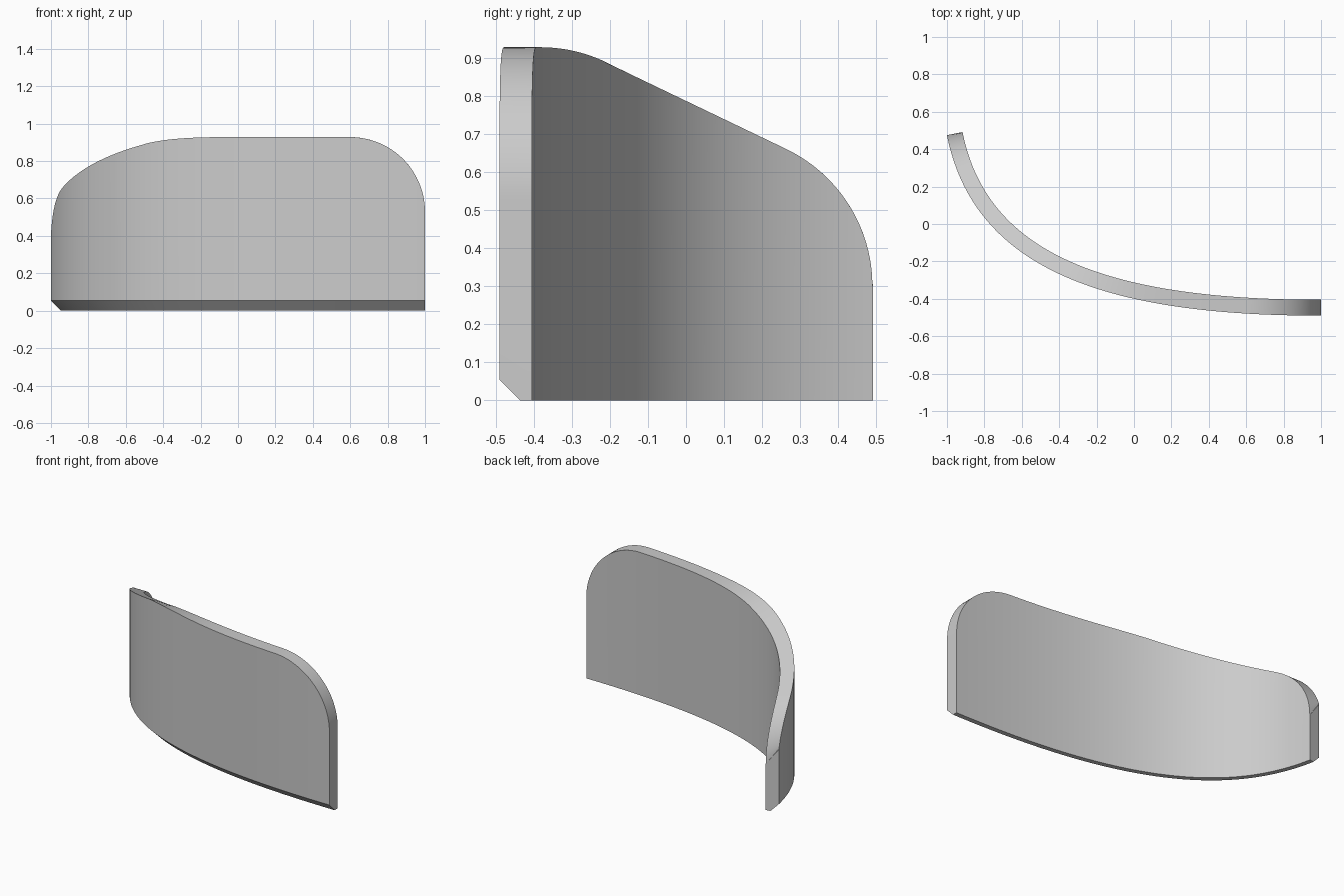
import bpy, bmesh, math
from mathutils import Vector

if "Cube" in bpy.data.objects:
    bpy.data.objects.remove(bpy.data.objects["Cube"])

THICK, CHAMFER, R, N = 0.085, 0.054, 0.4, 120


def arc(d):
    return math.sqrt(max(R * R - d * d, 0.0))


def top_height(p):
    # side profile: flat, rounded, straight slope, rounded tail
    y, x = p.y, p.x
    if y < -0.383:
        side = 0.928
    elif y < -0.21:
        side = 0.528 + arc(y + 0.383)
    elif y < 0.264:
        side = 0.787 - 0.48 * y
    else:
        side = 0.3 + arc(y - 0.09)
    # rounded corner of the tall end
    front = 0.928 if x < 0.6 else 0.528 + arc(x - 0.6)
    return min(side, front)


# plan curve of the outer face
A, B, C, D = (Vector(p) for p in ((-1, 0.475), (-0.852, -0.265), (-0.11, -0.49), (1, -0.49)))


def station(t):
    s = 1 - t
    p = A * s**3 + B * 3 * s * s * t + C * 3 * s * t * t + D * t**3
    d = ((B - A) * s * s + (C - B) * 2 * s * t + (D - C) * t * t).normalized()
    return p, Vector((-d.y, d.x))


# curved panel: five-sided section swept along the plan curve
bm = bmesh.new()
rings = []
for i in range(N + 1):
    p, n = station((1 - math.cos(math.pi * i / N)) / 2)
    q, c = p + n * THICK, p + n * CHAMFER
    rings.append([bm.verts.new((*v, z)) for v, z in (
        (p, CHAMFER), (p, top_height(p)), (q, top_height(q)), (q, 0), (c, 0))])
for a, b in zip(rings, rings[1:]):
    for k in range(5):
        m = (k + 1) % 5
        bm.faces.new((a[k], b[k], b[m], a[m]))
bm.faces.new(rings[0])
bm.faces.new(rings[-1][::-1])
bmesh.ops.recalc_face_normals(bm, faces=bm.faces)
mesh = bpy.data.meshes.new("curved_panel")
bm.to_mesh(mesh)
bm.free()
panel = bpy.data.objects.new("curved_panel", mesh)
bpy.context.collection.objects.link(panel)
bpy.context.view_layer.objects.active = panel
panel.select_set(True)
bpy.ops.object.shade_smooth_by_angle(angle=math.radians(30))
